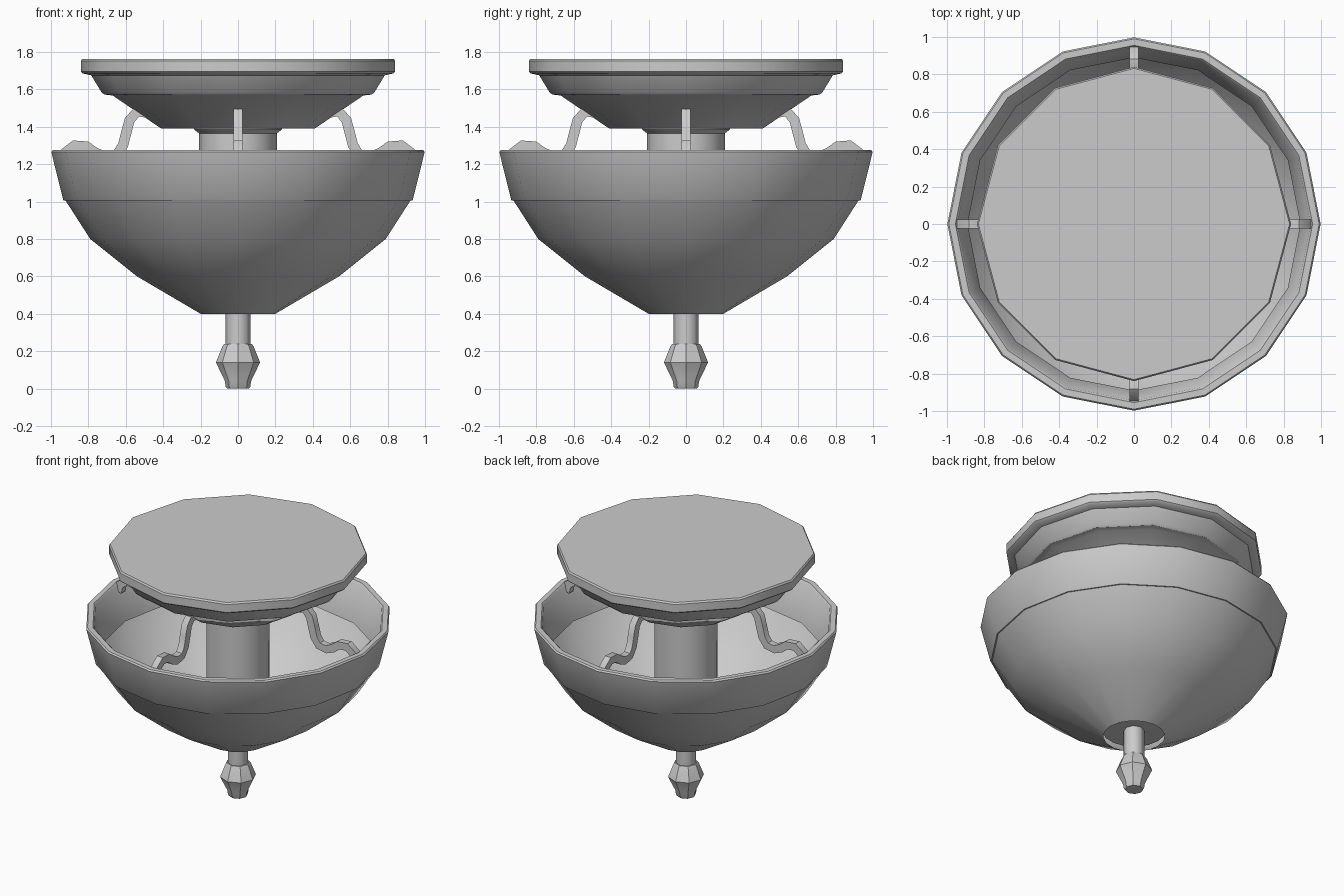
import bpy, bmesh, math
from mathutils import Vector

if "Cube" in bpy.data.objects:
    bpy.data.objects.remove(bpy.data.objects["Cube"])


def finish(bm, name, angle):
    bmesh.ops.recalc_face_normals(bm, faces=bm.faces)
    me = bpy.data.meshes.new(name)
    bm.to_mesh(me)
    bm.free()
    me.shade_smooth()
    me.set_sharp_from_angle(angle=math.radians(angle))
    ob = bpy.data.objects.new(name, me)
    bpy.context.collection.objects.link(ob)
    return ob


def lathe(name, profile, sides, closed=False, caps=True, angle=35):
    """Spin an (r, z) profile around z, first vertex on +x."""
    bm = bmesh.new()
    rings = []
    for r, z in profile:
        rings.append([bm.verts.new((r * math.cos(2 * math.pi * i / sides),
                                    r * math.sin(2 * math.pi * i / sides), z))
                      for i in range(sides)])
    pairs = list(zip(rings, rings[1:]))
    if closed:
        pairs.append((rings[-1], rings[0]))
    for a, b in pairs:
        for i in range(sides):
            j = (i + 1) % sides
            bm.faces.new((a[i], a[j], b[j], b[i]))
    if caps and not closed:
        bm.faces.new(rings[0])
        bm.faces.new(rings[-1])
    return finish(bm, name, angle)


def strap(name, path, depth, width, turn):
    """Sweep a rectangular bar along an (r, z) path, turned about z."""
    bm = bmesh.new()
    pts = [Vector(p) for p in path]
    c, s = math.cos(turn), math.sin(turn)
    rings = []
    for i, p in enumerate(pts):
        t = (pts[min(i + 1, len(pts) - 1)] - pts[max(i - 1, 0)]).normalized()
        n = Vector((-t.y, t.x)) * depth / 2
        ring = []
        for q, y in ((p + n, -width / 2), (p + n, width / 2),
                     (p - n, width / 2), (p - n, -width / 2)):
            ring.append(bm.verts.new((q.x * c - y * s, q.x * s + y * c, q.y)))
        rings.append(ring)
    for a, b in zip(rings, rings[1:]):
        for i in range(4):
            j = (i + 1) % 4
            bm.faces.new((a[i], a[j], b[j], b[i]))
    bm.faces.new(rings[0])
    bm.faces.new(rings[-1])
    return finish(bm, name, 35)


# ceiling plate, stepped, twelve sided
lathe("ceiling_plate", [(0.41, 1.39), (0.67, 1.567), (0.715, 1.572), (0.73, 1.585),
                        (0.785, 1.675), (0.83, 1.685), (0.84, 1.695),
                        (0.84, 1.752), (0.832, 1.763)], 12)

# central column with a small flare at the top
lathe("column", [(0.205, 0.44), (0.208, 1.365), (0.235, 1.385), (0.235, 1.395)], 16)

# metal band round the bowl
lathe("rim_band", [(0.93, 1.005), (0.935, 1.01), (0.998, 1.265), (0.99, 1.275),
                   (0.955, 1.275), (0.945, 1.265), (0.89, 1.005)], 16, closed=True)

# glass bowl, open at the bottom
lathe("glass_bowl", [(0.2, 0.4), (0.54, 0.6), (0.79, 0.8), (0.922, 1.005)],
      16, caps=False)

# finial under the bowl
lathe("finial_stem", [(0.067, 0.235), (0.067, 0.45)], 8, angle=50)
lathe("finial_knob", [(0.058, 0.0), (0.066, 0.01), (0.07, 0.04), (0.118, 0.14),
                      (0.084, 0.225), (0.075, 0.238)], 8, angle=30)

# four curved arms from plate to rim
arm = [(0.48, 1.475), (0.54, 1.48), (0.58, 1.435), (0.597, 1.37), (0.615, 1.30),
       (0.65, 1.25), (0.71, 1.24), (0.765, 1.262), (0.81, 1.295), (0.875, 1.30),
       (0.92, 1.265), (0.935, 1.215)]
for k in range(4):
    strap(f"arm_{k + 1}", arm, 0.055, 0.046, k * math.pi / 2)
